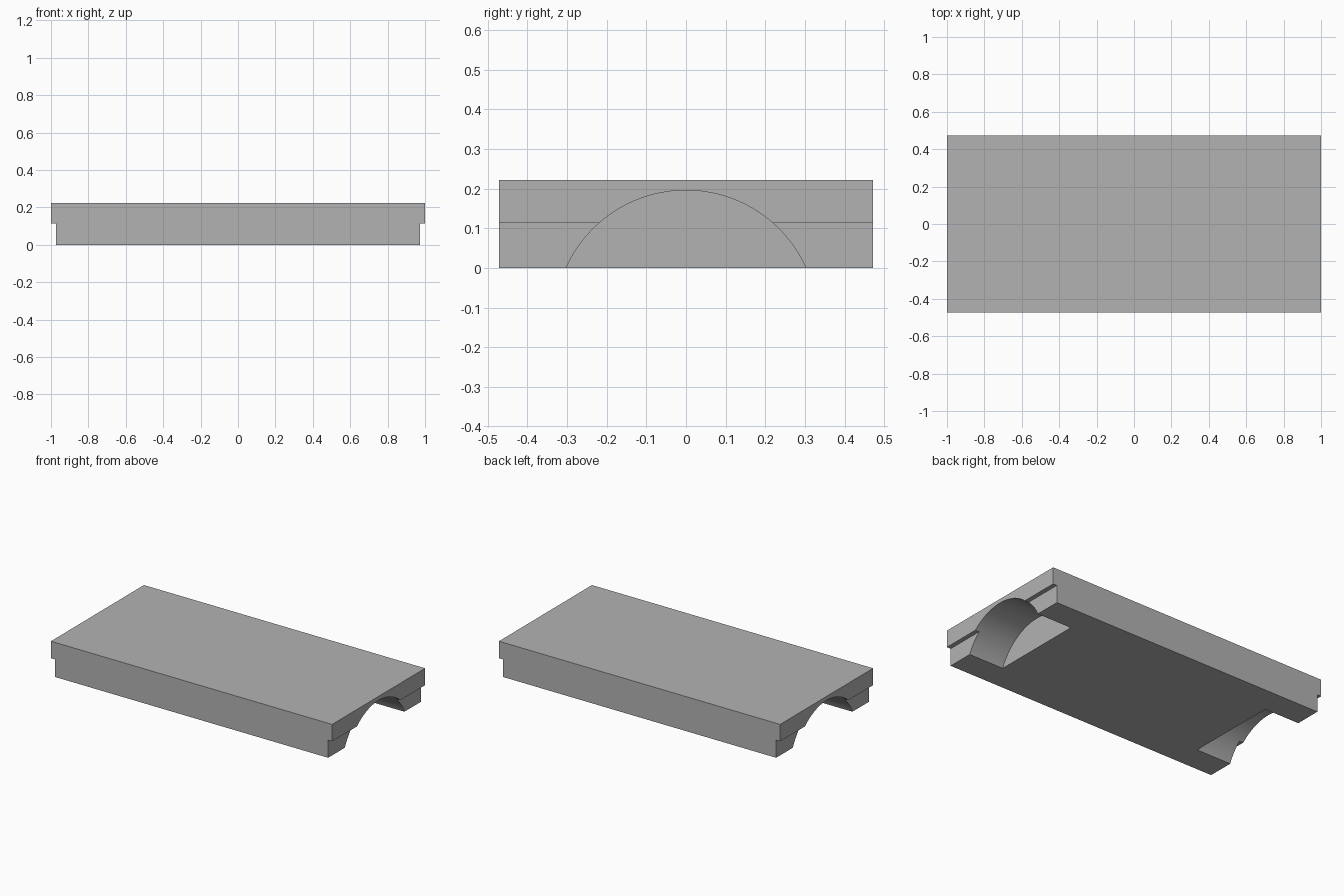
import bpy, bmesh, math
from mathutils import Matrix

default = bpy.data.objects.get("Cube")
if default:
    bpy.data.objects.remove(default, do_unlink=True)

HALF_Y, TOP, LIP_Z = 0.4725, 0.222, 0.113
LIP_X, BASE_X, RECESS_X = 1.0, 0.972, 0.726
ARCH_R, ARCH_Z = 0.332, -0.136

grey = bpy.data.materials.new("stone_grey")
grey.use_nodes = True
grey.diffuse_color = (0.45, 0.45, 0.45, 1)
grey.node_tree.nodes["Principled BSDF"].inputs["Base Color"].default_value = grey.diffuse_color


def make_object(name, bm):
    bmesh.ops.recalc_face_normals(bm, faces=bm.faces)
    mesh = bpy.data.meshes.new(name)
    bm.to_mesh(mesh)
    bm.free()
    mesh.materials.append(grey)
    obj = bpy.data.objects.new(name, mesh)
    bpy.context.collection.objects.link(obj)
    return obj


# Slab: stepped profile with an overhanging lip at each end, extruded in depth
right_side = [(BASE_X, 0), (BASE_X, LIP_Z), (LIP_X, LIP_Z), (LIP_X, TOP)]
profile = right_side + [(-x, z) for x, z in reversed(right_side)]
bm = bmesh.new()
face = bm.faces.new([bm.verts.new((x, -HALF_Y, z)) for x, z in profile])
extruded = bmesh.ops.extrude_face_region(bm, geom=[face])["geom"]
bmesh.ops.translate(bm, vec=(0, 2 * HALF_Y, 0),
                    verts=[v for v in extruded if isinstance(v, bmesh.types.BMVert)])
slab = make_object("slab", bm)

# Arched recesses: a low cylinder cut into each end
LENGTH = 0.5
bm = bmesh.new()
for side in (-1, 1):
    place = (Matrix.Translation((side * (RECESS_X + LENGTH / 2), 0, ARCH_Z))
             @ Matrix.Rotation(math.pi / 2, 4, 'Y'))
    bmesh.ops.create_cone(bm, cap_ends=True, segments=128, radius1=ARCH_R,
                          radius2=ARCH_R, depth=LENGTH, matrix=place)
cutter = make_object("arch_cutter", bm)
cutter.hide_render = True

cut = slab.modifiers.new("arched_recesses", 'BOOLEAN')
cut.operation = 'DIFFERENCE'
cut.solver = 'EXACT'
cut.object = cutter

bpy.ops.object.select_all(action='DESELECT')
slab.select_set(True)
bpy.context.view_layer.objects.active = slab
bpy.ops.object.modifier_apply(modifier=cut.name)
bpy.data.objects.remove(cutter, do_unlink=True)

# Smooth arches with crisp edges
bpy.ops.object.shade_smooth_by_angle(angle=math.radians(30))
